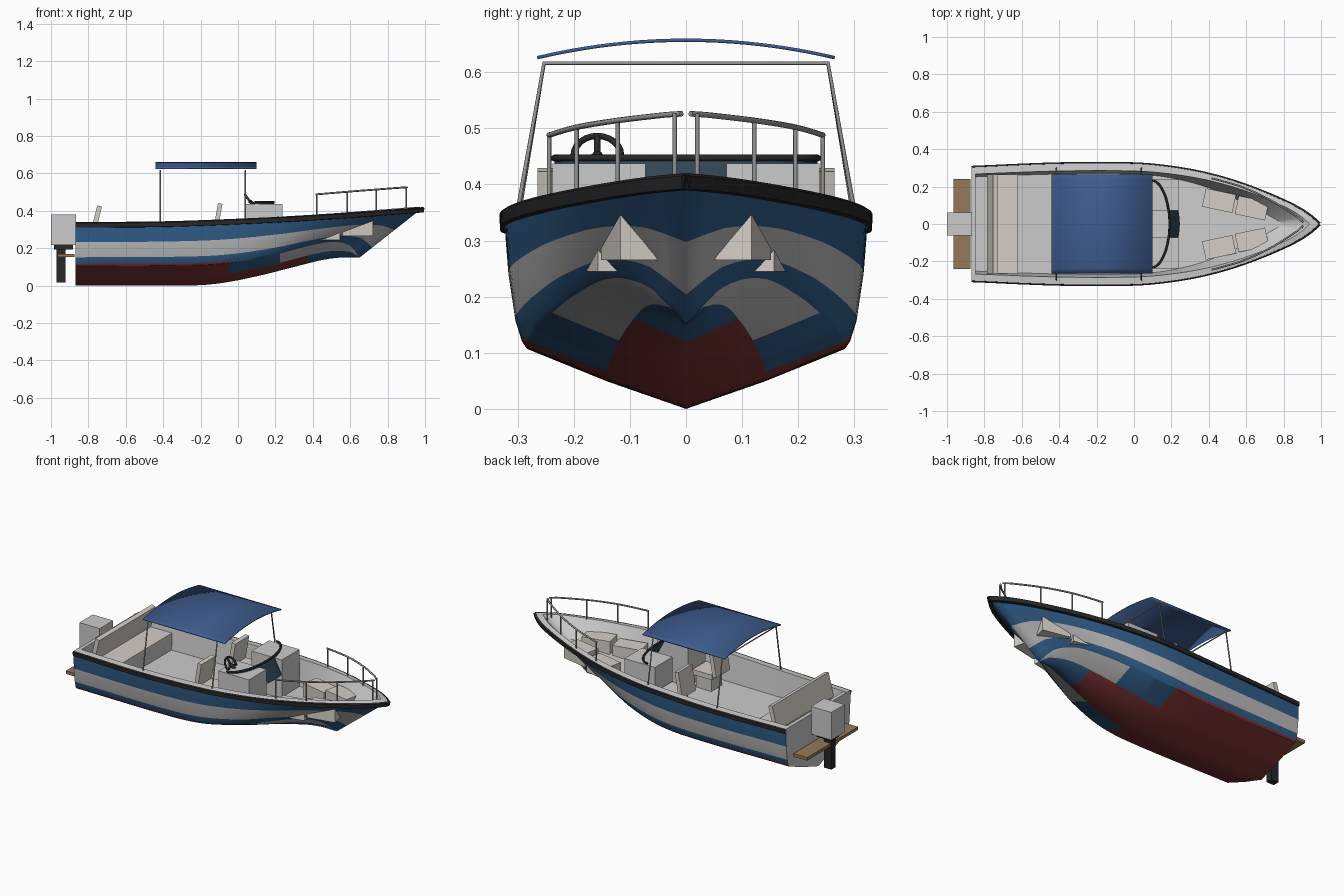
import bpy, bmesh, math
from mathutils import Vector, Matrix

if "Cube" in bpy.data.objects:
    bpy.data.objects.remove(bpy.data.objects["Cube"])


def material(name, r, g, b):
    m = bpy.data.materials.new(name)
    m.diffuse_color = (r, g, b, 1)
    m.use_nodes = True
    m.node_tree.nodes["Principled BSDF"].inputs["Base Color"].default_value = m.diffuse_color
    return m


BLUE = material("hull_blue", 0.03, 0.11, 0.25)
RED = material("bottom_red", 0.22, 0.035, 0.035)
BLACK = material("black", 0.02, 0.02, 0.022)
GREY = material("stripe_grey", 0.5, 0.5, 0.5)
BEIGE = material("cushion_beige", 0.66, 0.63, 0.57)
WOOD = material("wood", 0.3, 0.19, 0.1)
NAVY = material("canopy_navy", 0.05, 0.11, 0.28)
GLASS = material("dark_glass", 0.03, 0.06, 0.09)
STEEL = material("steel", 0.3, 0.3, 0.3)


def mesh(name, verts, faces, mats=(), idx=None, smooth=True):
    me = bpy.data.meshes.new(name)
    me.from_pydata([tuple(v) for v in verts], [], faces)
    for m in mats:
        me.materials.append(m)
    if idx:
        me.polygons.foreach_set("material_index", idx)
    bm = bmesh.new()
    bm.from_mesh(me)
    bmesh.ops.recalc_face_normals(bm, faces=bm.faces)
    bm.to_mesh(me)
    bm.free()
    ob = bpy.data.objects.new(name, me)
    bpy.context.collection.objects.link(ob)
    if smooth:
        bpy.ops.object.select_all(action='DESELECT')
        bpy.context.view_layer.objects.active = ob
        ob.select_set(True)
        bpy.ops.object.shade_smooth_by_angle(angle=math.radians(30))
    return ob


def loft(name, rows, mats=(), colour=None, mirror=True, closed=False):
    n = len(rows[0])
    faces, idx = [], []
    for i in range(len(rows) - 1):
        for j in range(n if closed else n - 1):
            k = (j + 1) % n
            faces.append((i * n + j, i * n + k, i * n + n + k, i * n + n + j))
            idx.append(colour(i, j) if colour else 0)
    ob = mesh(name, [p for r in rows for p in r], faces, mats, idx)
    if mirror:
        ob.modifiers.new("mirror", 'MIRROR').use_axis = (False, True, False)
    return ob


def box(name, centre, size, mat=None, ry=0, rz=0):
    bm = bmesh.new()
    bmesh.ops.create_cube(bm, size=1, matrix=Matrix.Translation(centre)
                          @ Matrix.Rotation(math.radians(rz), 4, 'Z')
                          @ Matrix.Rotation(math.radians(ry), 4, 'Y')
                          @ Matrix.Diagonal((*size, 1)))
    me = bpy.data.meshes.new(name)
    bm.to_mesh(me)
    bm.free()
    if mat:
        me.materials.append(mat)
    ob = bpy.data.objects.new(name, me)
    bpy.context.collection.objects.link(ob)
    return ob


def tube(name, pts, r, mat):
    cu = bpy.data.curves.new(name, 'CURVE')
    cu.dimensions = '3D'
    cu.bevel_depth, cu.bevel_resolution, cu.use_fill_caps = r, 2, True
    sp = cu.splines.new('POLY')
    sp.points.add(len(pts) - 1)
    for p, c in zip(sp.points, pts):
        p.co = (*c, 1)
    cu.materials.append(mat)
    ob = bpy.data.objects.new(name, cu)
    bpy.context.collection.objects.link(ob)


def curve(xs, ys):
    """Smooth interpolation through a few points."""
    n = len(xs)
    m = []
    for i in range(n):
        a, b = max(i - 1, 0), min(i + 1, n - 1)
        m.append((ys[b] - ys[a]) / (xs[b] - xs[a]))

    def f(x):
        x = min(max(x, xs[0]), xs[-1])
        i = max(k for k in range(n - 1) if xs[k] <= x)
        h = xs[i + 1] - xs[i]
        t = (x - xs[i]) / h
        return ((2*t**3 - 3*t*t + 1) * ys[i] + (t**3 - 2*t*t + t) * h * m[i]
                + (3*t*t - 2*t**3) * ys[i + 1] + (t**3 - t*t) * h * m[i + 1])
    return f


# hull lines
beam = curve([-.87, -.4, 0, .2, .4, .6, .8, .92, .99],
             [.303, .322, .322, .304, .267, .207, .125, .06, 0])
sheer = curve([-.87, -.4, 0, .3, .6, .99], [.337, .341, .355, .37, .389, .418])
keel = curve([-.87, -.25, -.1, .1, .3, .45, .55, .65], [.002, .001, .012, .05, .1, .137, .15, .15])
chine_y = curve([-.87, -.2, 0, .2, .35, .5, .6, .65], [.275, .285, .28, .245, .195, .13, .06, 0])
chine_z = curve([-.87, -.2, 0, .2, .35, .5, .6, .65], [.105, .11, .127, .165, .205, .233, .213, .15])
us = [-.87 + .82 * i / 14 for i in range(14)] + [-.05 + .7 * i / 28 for i in range(29)]
top_x = [u + .34 * (max(u, 0) / .65) ** 1.5 for u in us]

# outer hull with stripes
rows = []
for u, X in zip(us, top_x):
    K, C, S = Vector((u, 0, keel(u))), Vector((u, chine_y(u), chine_z(u))), Vector((X, beam(X), sheer(X)))
    row = [K, K.lerp(C, .5) - Vector((0, 0, .004 if u < .6 else 0)), C]
    for f in (.05, .2, .55, .8, 1):
        p = C.lerp(S, f)
        p.y += .012 * math.sin(math.pi * f ** .6) * min(1, max(0, (.65 - u) * 3))
        row.append(p)
    rows.append(row)


def hull_colour(i, j):
    u = us[i]
    if j == 0:
        return 1 if u < .37 else 0
    if j == 1:
        return 1 if u < -.051 else (0 if u < .22 else 2)
    return {2: 1 if u < -.051 else 0, 4: 2}.get(j, 0)


loft("hull", rows, (BLUE, RED, GREY), hull_colour)

# transom
half = rows[0]
outline = half + [Vector((p.x, -p.y, p.z)) for p in reversed(half[1:])]
mesh("transom", outline, [tuple(range(len(outline)))], smooth=False)
box("transom_inner", (-.858, 0, .26), (.022, .58, .154))

# gunwale, inner side and floor
floor_z = curve([-.87, .1, .45, .65, .8], [.195, .2, .255, .285, .32])
rails, liner = [], []
for X in top_x:
    b, s, t = beam(X), sheer(X), max(X, 0)
    xi, xf = X - .05 * t * t, X - .2 * t * t
    fy = b * .83 * (1 - .5 * t * t)
    liner.append([Vector((X, b, s)), Vector((xi, b * .88, s + .003)),
                  Vector((xf, fy, floor_z(xf))), Vector((xf, 0, floor_z(xf)))])
    xo = .008 * t ** 4
    rails.append([Vector((X, b, s + .002)), Vector((X + xo, b + .008, s - .003)),
                  Vector((X + xo - .005 * t, b + .007, s - .026)), Vector((X - .015 * t, b - .006, s - .028))])
loft("deck_liner", liner)
loft("rub_rail", rails, (BLACK,), closed=True)

# stern bench
box("stern_bench", (-.7, 0, .235), (.16, .53, .08))
box("stern_cushion", (-.695, 0, .283), (.15, .53, .022), BEIGE)
box("stern_backrest", (-.757, 0, .358), (.026, .53, .14), BEIGE, ry=14)

for s, side in ((1, "left"), (-1, "right")):
    # consoles, helm seats and bow cushions
    box(side + "_console", (.138, s * .155, .322), (.2, .165, .23))
    box(side + "_seat_base", (-.04, s * .16, .235), (.1, .1, .08))
    box(side + "_seat", (-.04, s * .16, .287), (.13, .13, .03), BEIGE)
    box(side + "_seat_back", (-.108, s * .16, .365), (.024, .13, .15), BEIGE, ry=10)
    for k, (x, y, z) in enumerate(((.455, .125, .285), (.63, .085, .305))):
        box(f"{side}_bow_cushion_{k}", (x, s * y, z), (.165, .1, .08), BEIGE, rz=-12 * s)

    # bow rail
    posts = [(.42, .244, .488), (.585, .195, .502), (.74, .122, .514), (.9, .02, .526)]
    ry = curve([p[0] for p in posts], [p[1] for p in posts])
    rz = curve([p[0] for p in posts], [p[2] for p in posts])
    xs = [.415 + .49 * i / 16 for i in range(17)]
    tube(side + "_bow_rail", [(x, s * (ry(x) if x < .9 else .008), rz(x)) for x in xs], .005, STEEL)
    for k, (x, y, z) in enumerate(posts):
        tube(f"{side}_rail_post_{k}", [(x, s * y, sheer(x) - .01), (x, s * y, z)], .004, STEEL)

# windshield: glass strip and curved frame
arc = [math.radians(-90 + 180 * i / 20) for i in range(21)]
top = [Vector((.09 + .1 * math.cos(a), .235 * math.sin(a), .447)) for a in arc]
low = [Vector((.10 + .145 * math.cos(a), .225 * math.sin(a), .35)) for a in arc]
loft("windshield_glass", [top, low], (GLASS,), mirror=False)
tube("windshield_frame", top, .006, BLACK)

# steering wheel
C = Vector((.062, -.158, .452))
R = Matrix.Rotation(math.radians(-55), 3, 'Y')
wheel = [C + R @ Vector((.042 * math.sin(a), .042 * math.cos(a), 0))
         for a in [math.tau * i / 24 for i in range(25)]]
R = Matrix.Rotation(math.radians(55), 3, 'Y')
wheel = [C + R @ Vector((.042 * math.sin(i * math.tau / 24), .042 * math.cos(i * math.tau / 24), 0))
         for i in range(25)]
tube("steering_wheel", wheel, .006, BLACK)
for k in (2, 10, 18):
    tube(f"wheel_spoke_{k}", [C, wheel[k]], .006, BLACK)
tube("steering_column", [C, C + Vector((.06, 0, -.05))], .01, BLACK)

# canopy and its frame
span = [-.265 + .53 * i / 20 for i in range(21)]
canopy = loft("canopy", [[Vector((x, y, .657 - .031 * (y / .265) ** 2)) for y in span]
                         for x in (-.44, .1)], (NAVY,), mirror=False)
sol = canopy.modifiers.new("thickness", 'SOLIDIFY')
sol.thickness, sol.offset = .006, 0
for k, x in enumerate((-.415, .04)):
    tube(f"canopy_hoop_{k}", [(x, -.3, sheer(x) - .005), (x, -.253, .616),
                              (x, .253, .616), (x, .3, sheer(x) - .005)], .004, STEEL)

# outboard motor and swim platform
box("motor_cowl", (-.933, 0, .298), (.134, .125, .164))
box("motor_bracket", (-.933, 0, .207), (.1, .07, .025), BLACK)
box("motor_leg", (-.946, 0, .108), (.048, .04, .185), BLACK)
box("swim_platform", (-.92, 0, .161), (.09, .48, .018), WOOD)
